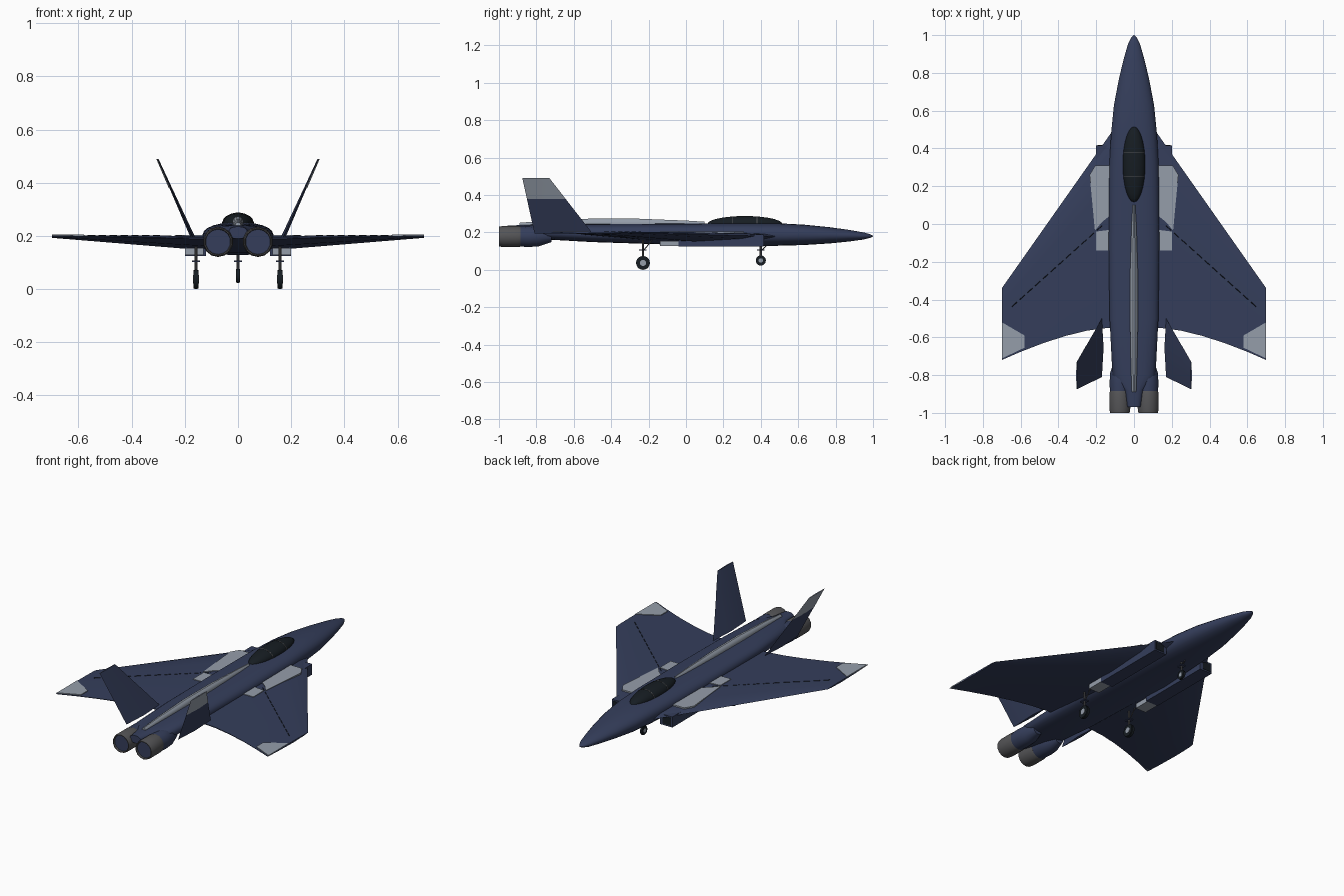
import bpy, bmesh, math
from mathutils import Vector

if "Cube" in bpy.data.objects:
    bpy.data.objects.remove(bpy.data.objects["Cube"])


def material(name, rgb):
    m = bpy.data.materials.new(name)
    m.diffuse_color = (*rgb, 1)
    m.use_nodes = True
    m.node_tree.nodes["Principled BSDF"].inputs["Base Color"].default_value = m.diffuse_color
    return m


NAVY = material("navy", (0.035, 0.048, 0.105))
GREY = material("light_grey", (0.30, 0.34, 0.40))
METAL = material("nozzle_metal", (0.09, 0.09, 0.095))
DARK = material("dark_glass", (0.008, 0.012, 0.016))


def finish(name, bm, mat, mirror=False, angle=35):
    bmesh.ops.recalc_face_normals(bm, faces=bm.faces)
    me = bpy.data.meshes.new(name)
    bm.to_mesh(me)
    bm.free()
    ob = bpy.data.objects.new(name, me)
    bpy.context.collection.objects.link(ob)
    me.materials.append(mat)
    bpy.ops.object.select_all(action='DESELECT')
    ob.select_set(True)
    bpy.context.view_layer.objects.active = ob
    bpy.ops.object.shade_smooth_by_angle(angle=math.radians(angle))
    if mirror:
        ob.modifiers.new("mirror", 'MIRROR').use_mirror_merge = False
    return ob


def loft(name, rings, mat, **kw):
    """Skin a list of equal-length closed rings and cap both ends."""
    bm = bmesh.new()
    vs = [[bm.verts.new(p) for p in r] for r in rings]
    n = len(vs[0])
    for a, b in zip(vs, vs[1:]):
        for i in range(n):
            bm.faces.new((a[i], a[(i + 1) % n], b[(i + 1) % n], b[i]))
    bm.faces.new(vs[0])
    bm.faces.new(vs[-1])
    return finish(name, bm, mat, **kw)


def oval(y, hw, z0, z1, n=24, power=2.0, x=0):
    """Superellipse section across the y axis."""
    e, c, h = 2 / power, (z0 + z1) / 2, (z1 - z0) / 2
    pts = []
    for i in range(n):
        a = 2 * math.pi * (i + 0.5) / n
        ca, sa = math.cos(a), math.sin(a)
        pts.append((x + hw * math.copysign(abs(ca) ** e, ca), y,
                    c + h * math.copysign(abs(sa) ** e, sa)))
    return pts


def plate(name, pts, off, mat, **kw):
    off = Vector(off)
    return loft(name, [pts, [Vector(p) + off for p in pts]], mat, **kw)


def box(name, x0, x1, y0, y1, z0, z1, mat, **kw):
    return plate(name, [(x0, y0, z0), (x1, y0, z0), (x1, y1, z0), (x0, y1, z0)],
                 (0, 0, z1 - z0), mat, **kw)


def turned(name, profile, mat, x, z, n=14, **kw):
    return loft(name, [oval(y, r, z - r, z + r, n, x=x) for y, r in profile], mat, **kw)


def rod(name, a, b, r, mat, n=10, **kw):
    a, b = Vector(a), Vector(b)
    q = (b - a).to_track_quat('Z', 'Y')
    ring = [q @ Vector((r * math.cos(t), r * math.sin(t), 0))
            for t in (2 * math.pi * i / n for i in range(n))]
    return loft(name, [[a + p for p in ring], [b + p for p in ring]], mat, **kw)


# Fuselage: y, half width, bottom, top, squareness
sections = [(-0.97, 0.035, 0.19, 0.235, 2.5), (-0.88, 0.05, 0.175, 0.24, 2.5),
            (-0.80, 0.115, 0.165, 0.242, 2.6), (-0.5, 0.13, 0.148, 0.245, 2.8),
            (-0.1, 0.135, 0.135, 0.247, 2.8), (0.3, 0.132, 0.128, 0.25, 2.7),
            (0.48, 0.122, 0.128, 0.25, 2.5), (0.63, 0.107, 0.132, 0.242, 2.3),
            (0.77, 0.08, 0.141, 0.228, 2.1), (0.87, 0.056, 0.151, 0.214, 2),
            (0.95, 0.033, 0.162, 0.2, 2), (0.985, 0.016, 0.171, 0.19, 2),
            (1.0, 0.003, 0.178, 0.182, 2)]
loft("fuselage", [oval(y, w, a, b, power=p) for y, w, a, b, p in sections], NAVY)

# Dorsal spine
spine = [(0.10, 0.008, 0.258), (0, 0.013, 0.264), (-0.25, 0.021, 0.274),
         (-0.5, 0.022, 0.275), (-0.75, 0.017, 0.264), (-0.89, 0.012, 0.252)]
loft("dorsal_spine", [oval(y, w, 0.22, t, 12) for y, w, t in spine], GREY)

# Canopy and its frame hoops
def canopy_ring(y, grow=0.0):
    k = math.sqrt(max(0.0004, 1 - ((y - 0.315) / 0.2) ** 2))
    return oval(y, 0.06 * k + grow, 0.245 - 0.04 * k - grow, 0.245 + 0.043 * k + grow, 20)


loft("canopy", [canopy_ring(0.315 - 0.2 * math.cos(math.pi * i / 14)) for i in range(15)], DARK)
for i, y in enumerate((0.25, 0.38)):
    loft(f"canopy_frame_{i}", [canopy_ring(y - 0.002, 0.0008), canopy_ring(y + 0.002, 0.0008)], METAL)


# Wings: flat on top, tapered in thickness, swept with a curved trailing edge
def wing_section(x):
    le = 0.47 - 0.81 * (x - 0.13) / 0.57
    te = -0.55 - 0.17 * max(0, (x - 0.14) / 0.56) ** 1.5
    f = (x - 0.1) / 0.6
    t = 0.056 + (0.010 - 0.056) * f
    top = 0.200 + 0.003 * f
    shape = [(0, -0.4), (0.06, -0.15), (0.25, 0), (0.6, 0), (1, -0.12),
             (1, -0.22), (0.7, -0.7), (0.35, -1), (0.08, -0.7)]
    return [(x, le + (te - le) * c, top + t * h) for c, h in shape]


loft("wing", [wing_section(x) for x in (0.08, 0.14, 0.25, 0.36, 0.48, 0.6, 0.7)],
     NAVY, mirror=True)

# Light panels on the wing
plate("wing_tip_panel", [(0.58, -0.59, 0.199), (0.70, -0.52, 0.2), (0.70, -0.712, 0.2),
                         (0.58, -0.655, 0.199)], (0, 0, 0.006), GREY, mirror=True)
plate("wing_root_panel", [(0.12, 0.31, 0.196), (0.205, 0.31, 0.196), (0.235, 0.26, 0.196),
                          (0.207, -0.035, 0.196), (0.17, 0.01, 0.196), (0.12, 0.05, 0.196)],
      (0, 0, 0.008), GREY, mirror=True)
plate("wing_root_rear_panel", [(0.12, -0.03, 0.196), (0.20, -0.04, 0.196), (0.20, -0.14, 0.196),
                               (0.12, -0.14, 0.196)], (0, 0, 0.008), GREY, mirror=True)

# Dashed hinge line on the wing
for i in range(12):
    a, b = i / 12, (i + 0.65) / 12
    p = [(0.17 + 0.49 * f, -0.01 - 0.44 * f, 0.1995 + 0.003 * f) for f in (a, b)]
    rod(f"wing_seam_{i}", p[0], p[1], 0.0025, DARK, n=4, mirror=True)

# Intakes under the wing roots
box("intake", 0.12, 0.20, -0.04, 0.415, 0.125, 0.188, NAVY, mirror=True)
box("intake_mouth", 0.138, 0.192, 0.41, 0.417, 0.133, 0.18, DARK, mirror=True)
box("intake_rear_panel", 0.13, 0.20, -0.14, -0.04, 0.128, 0.155, GREY, mirror=True)

# Twin engines
turned("engine_nacelle", [(-0.72, 0.03), (-0.785, 0.052), (-0.84, 0.056), (-0.90, 0.053)],
       NAVY, 0.075, 0.178, mirror=True)
turned("engine_nozzle", [(-0.885, 0.054), (-0.90, 0.057), (-0.975, 0.057), (-1.0, 0.053),
                         (-1.0, 0.049), (-0.985, 0.047)], METAL, 0.075, 0.178, mirror=True)
turned("engine_exhaust", [(-0.98, 0.047), (-0.99, 0.047)], NAVY, 0.075, 0.178, mirror=True)


# Canted tail fins with light outer tips
def fin_ring(f, t):
    x, z = 0.17 + 0.132 * f, 0.195 + 0.295 * f
    le, te = -0.50 - 0.23 * f, -0.81 - 0.065 * f
    mid = (le + te) / 2
    return [(x, le, z), (x + t, mid, z), (x, te, z), (x - t, mid, z)]


loft("tail_fin", [fin_ring(0, 0.009), fin_ring(0.62, 0.005), fin_ring(1, 0.003)],
     NAVY, mirror=True, angle=10)
low, high = fin_ring(0.62, 0.0065), fin_ring(1, 0.0045)
loft("tail_fin_tip_panel", [[(x + 0.001, y, z) for x, y, z in r[:3]] for r in (low, high)],
     GREY, mirror=True, angle=10)


# Landing gear
def gear(name, x, y, r, w, top, mirror):
    z = r if mirror else 0.05
    rod(name + "_tyre", (x - w, y, z), (x + w, y, z), r * 0.93, DARK, n=20, mirror=mirror)
    rod(name + "_tread", (x - w * 0.6, y, z), (x + w * 0.6, y, z), r, DARK, n=20, mirror=mirror)
    rod(name + "_hub", (x - w * 1.15, y, z), (x + w * 1.15, y, z), r * 0.45, GREY, n=14, mirror=mirror)
    rod(name + "_strut", (x, y, z), (x, y, top), 0.006, METAL, mirror=mirror)
    rod(name + "_brace", (x, y, 0.10), (x, y + 0.05, top), 0.003, METAL, n=6, mirror=mirror)
    box(name + "_door", x - 0.015, x + 0.015, y - 0.02, y + 0.02, 0.102, 0.108, NAVY, mirror=mirror)


gear("main_gear", 0.158, -0.23, 0.037, 0.010, 0.16, True)
gear("nose_gear", 0, 0.40, 0.027, 0.007, 0.15, False)
